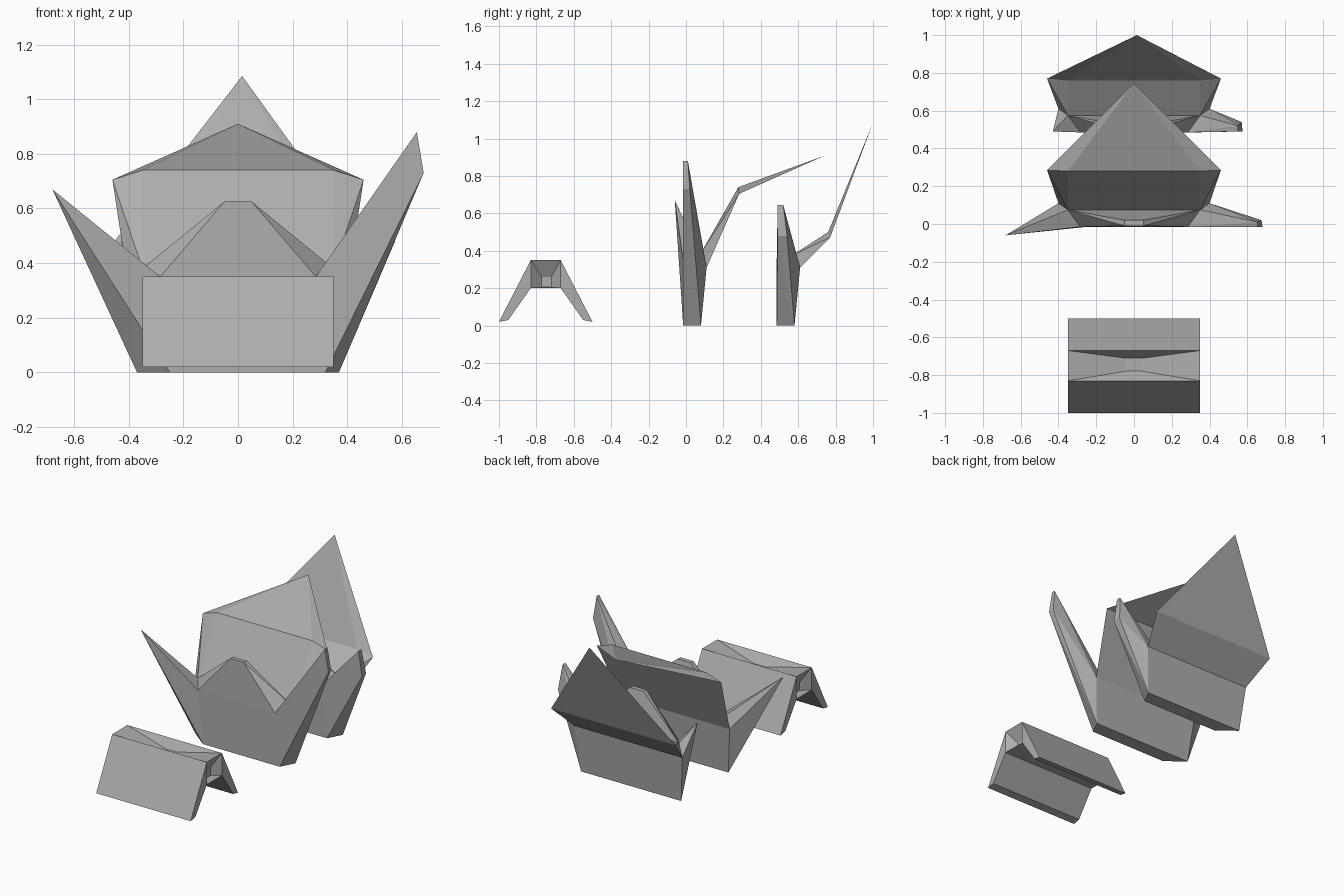
import bpy
import bmesh
from mathutils import Vector

cube = bpy.data.objects.get("Cube")
if cube:
    bpy.data.objects.remove(cube, do_unlink=True)

grey = bpy.data.materials.new("plain grey")
grey.use_nodes = True
GREY = (0.42, 0.42, 0.42, 1)
grey.diffuse_color = GREY
grey.node_tree.nodes["Principled BSDF"].inputs["Base Color"].default_value = GREY


def finish(name, bm):
    mesh = bpy.data.meshes.new(name)
    bm.to_mesh(mesh)
    bm.free()
    mesh.materials.append(grey)
    bpy.context.collection.objects.link(bpy.data.objects.new(name, mesh))


def hull(name, points, y):
    """Faceted solid wrapped around a few corner points."""
    bm = bmesh.new()
    for p in points:
        bm.verts.new(Vector(p) + Vector((0, y, 0)))
    res = bmesh.ops.convex_hull(bm, input=bm.verts)
    loose = list({v for v in res["geom_interior"] + res["geom_unused"]
                  if isinstance(v, bmesh.types.BMVert)})
    bmesh.ops.delete(bm, geom=loose, context='VERTS')
    bmesh.ops.dissolve_limit(bm, angle_limit=0.03, verts=bm.verts, edges=bm.edges)
    bmesh.ops.recalc_face_normals(bm, faces=bm.faces)
    finish(name, bm)


def both(*points):
    return [(s * x, y, z) for x, y, z in points for s in (-1, 1)]


def folded_figure(label, y, fold, crest, apex, left_tip, right_tip):
    back_low, back_mid = (0.37, 0.08, 0), (0.4, 0.11, 0.31)
    shoulder, front_top = (0.35, 0.075, 0.38), (0.285, -0.015, 0.35)
    # Block body
    hull(label + "_body", both(back_low, back_mid, shoulder, front_top)
         + [(-0.25, -0.015, 0), (0.32, -0.015, 0)], y)
    # Low peak rising from the body
    hull(label + "_peak", both((0.05, -0.01, 0.625), (0.05, 0.02, 0.625),
                               front_top, shoulder), y)
    # Leaning panel and its pointed flap
    hull(label + "_panel", both(back_mid, shoulder, fold, crest), y)
    hull(label + "_flap", both(fold, crest) + [apex], y)
    # Side arms
    for side, s, corner, tip in (("right", -1, 0.25, right_tip), ("left", 1, 0.32, left_tip)):
        base = [(s * x, py, z) for x, py, z in
                (back_low, back_mid, shoulder, front_top, (corner, -0.015, 0))]
        hull(f"{label}_{side}_arm", base + tip, y)


folded_figure("middle", 0, (0.46, 0.285, 0.705), (0.35, 0.28, 0.74), (0, 0.745, 0.91),
              [(0.655, -0.015, 0.88), (0.655, 0.01, 0.88),
               (0.68, -0.015, 0.73), (0.675, 0.02, 0.73)],
              [(-0.68, -0.06, 0.67)])
folded_figure("rear", 0.5, (0.46, 0.27, 0.47), (0.35, 0.26, 0.5), (0.015, 0.5, 1.085),
              [(0.55, -0.01, 0.645), (0.55, 0.02, 0.645),
               (0.575, -0.01, 0.48), (0.57, 0.04, 0.48)],
              [(-0.43, -0.01, 0.51)])

# Front trestle: a block with two splayed flaps and pinched pits
bm = bmesh.new()
bmesh.ops.create_cube(bm, size=1)
bmesh.ops.scale(bm, vec=(0.7, 0.16, 0.15), verts=bm.verts)
bmesh.ops.translate(bm, vec=(0, -0.75, 0.275), verts=bm.verts)
sides = {}
for f in bm.faces:
    sides[tuple(round(c) for c in f.normal)] = f


def pull(direction):
    face = sides[direction]
    return bmesh.ops.extrude_discrete_faces(bm, faces=[face])["faces"][0]


for s in (-1, 1):
    for v in pull((0, s, 0)).verts:
        upper = v.co.z > 0.3
        v.co.y = -0.75 + s * (0.25 if upper else 0.2)
        v.co.z = 0.02 if upper else 0.03
    for v in pull((s, 0, 0)).verts:
        v.co.x -= s * 0.05
        v.co.y = -0.745 + (v.co.y + 0.75) * 0.33
        v.co.z = 0.26 if v.co.z > 0.3 else 0.205
for v in pull((0, 0, 1)).verts:
    v.co.x *= 0.12
    v.co.y = -0.745 + (v.co.y + 0.75) * 0.43
    v.co.z -= 0.06
bmesh.ops.reverse_faces(bm, faces=bm.faces)
finish("front_trestle", bm)
